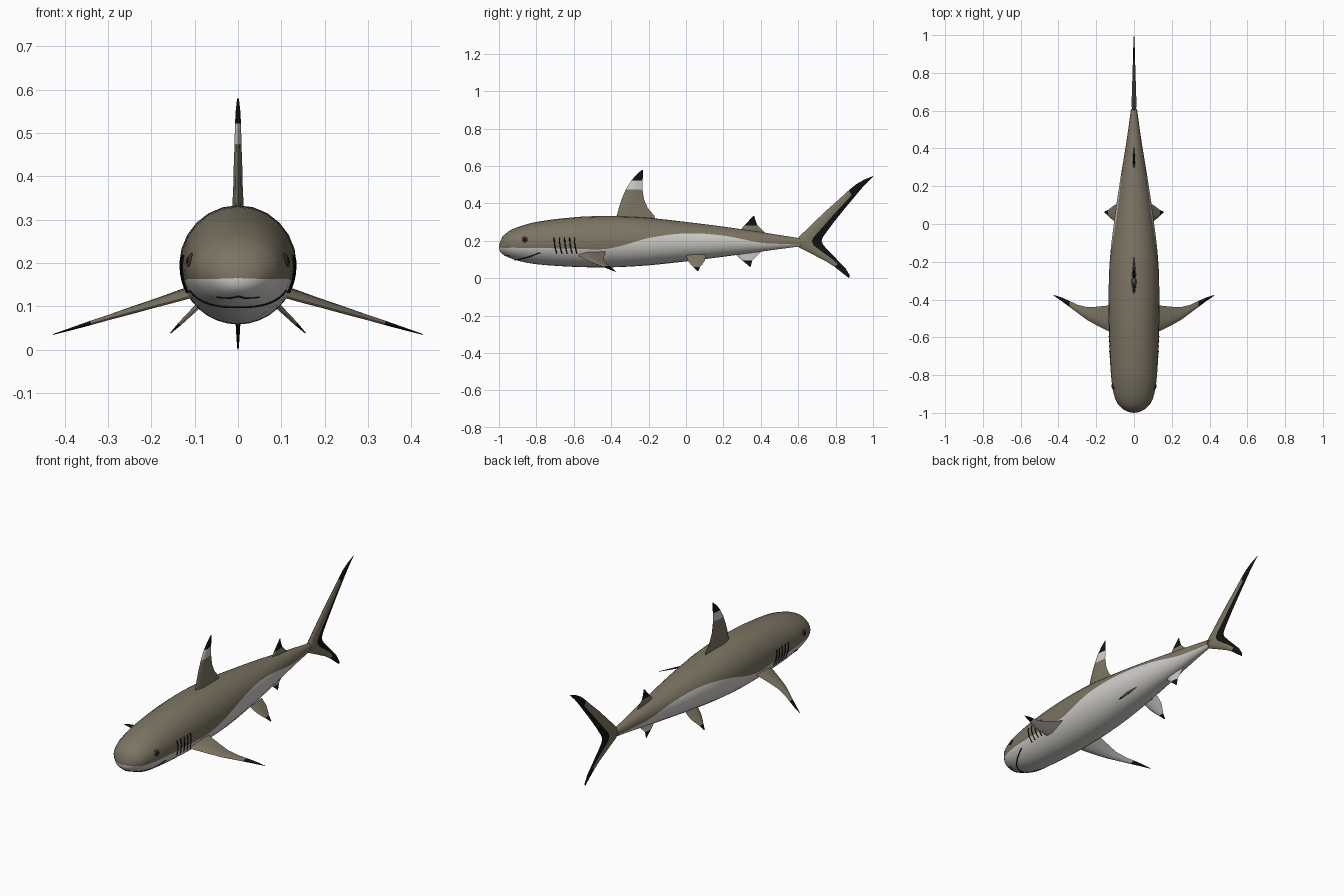
import bpy, bmesh, math
from mathutils import Vector

if "Cube" in bpy.data.objects:
    bpy.data.objects.remove(bpy.data.objects["Cube"])


def material(name, r, g, b):
    m = bpy.data.materials.new(name)
    m.diffuse_color = (r, g, b, 1)
    m.use_nodes = True
    m.node_tree.nodes["Principled BSDF"].inputs["Base Color"].default_value = m.diffuse_color
    return m


TAUPE = material("taupe back", 0.20, 0.175, 0.125)
PALE = material("pale belly", 0.62, 0.61, 0.58)
BLACK = material("black tips", 0.006, 0.006, 0.006)
IRIS = material("dark iris", 0.05, 0.04, 0.025)
SKIN = [TAUPE, PALE, BLACK]


def finish(name, bm, mats, angle=40):
    bmesh.ops.recalc_face_normals(bm, faces=bm.faces[:])
    mesh = bpy.data.meshes.new(name)
    bm.to_mesh(mesh)
    bm.free()
    for m in mats:
        mesh.materials.append(m)
    ob = bpy.data.objects.new(name, mesh)
    bpy.context.collection.objects.link(ob)
    bpy.ops.object.select_all(action='DESELECT')
    ob.select_set(True)
    bpy.context.view_layer.objects.active = ob
    bpy.ops.object.shade_smooth_by_angle(angle=math.radians(angle))
    return ob


def mirror_x(ob):
    ob.modifiers.new("other side", 'MIRROR').use_axis[0] = True


# Body profile: y, top z, bottom z, half width, colour border z
BODY = [(-1.0, .166, .164, .001, .165), (-.995, .193, .143, .030, .164),
        (-.98, .225, .128, .060, .163), (-.95, .250, .112, .088, .163),
        (-.90, .273, .094, .107, .163), (-.80, .301, .075, .122, .162),
        (-.60, .326, .061, .132, .158), (-.45, .333, .058, .135, .155),
        (-.35, .332, .060, .135, .172), (-.20, .323, .069, .129, .215),
        (0.0, .301, .090, .108, .240), (.20, .276, .115, .079, .228),
        (.40, .247, .142, .046, .190), (.50, .231, .156, .031, .184),
        (.61, .214, .170, .016, .180)]


def slope(i, k):
    a, b = BODY[max(i - 1, 0)], BODY[min(i + 1, len(BODY) - 1)]
    return (b[k] - a[k]) / (b[0] - a[0])


def body_at(y):
    """Centre z, half height, half width and colour border at y."""
    i = 0
    while i < len(BODY) - 2 and y > BODY[i + 1][0]:
        i += 1
    a, b = BODY[i], BODY[i + 1]
    d = b[0] - a[0]
    t = (y - a[0]) / d
    v = []
    for k in range(1, 5):
        if i < 3:
            v.append(a[k] + (b[k] - a[k]) * t)
        else:
            v.append(a[k] * (2*t**3 - 3*t*t + 1) + b[k] * (3*t*t - 2*t**3)
                     + d * slope(i, k) * (t**3 - 2*t*t + t) + d * slope(i + 1, k) * (t**3 - t*t))
    return (v[0] + v[1]) / 2, (v[0] - v[1]) / 2, v[2], v[3]


# Body: rings split exactly at the colour border
def build_body():
    bm = bmesh.new()
    n = 14
    ys = []
    for a, b in zip(BODY, BODY[1:]):
        steps = 2 if a[0] < -.9 else 4
        ys += [a[0] + (b[0] - a[0]) * j / steps for j in range(steps)]
    ys.append(BODY[-1][0])
    rings = []
    for y in ys:
        c, h, w, zb = body_at(y)
        e = math.asin(max(-.9, min(.9, (zb - c) / h)))
        angles = [e + (math.pi - 2 * e) * j / n for j in range(n)]
        angles += [math.pi - e + (math.pi + 2 * e) * j / n for j in range(n)]
        rings.append([bm.verts.new((w * math.cos(a), y, c + h * math.sin(a))) for a in angles])
    for r, s in zip(rings, rings[1:]):
        for j in range(2 * n):
            k = (j + 1) % (2 * n)
            bm.faces.new((r[j], r[k], s[k], s[j])).material_index = 0 if j < n else 1
    bm.faces.new(rings[0])
    bm.faces.new(rings[-1])
    finish("body", bm, SKIN, 60)


build_body()

# Fins: lens sections lofted through (leading point, trailing point, half thickness)
CHORD = [(0, 0), (.07, .5), (.3, 1), (.62, .65), (1, 0)]


def fin(name, stations, normal, rule):
    """rule(section index, chord position, face is on the normal side) gives the colour."""
    bm = bmesh.new()
    nrm = Vector(normal).normalized()
    loop = CHORD + CHORD[-2:0:-1]
    m = len(loop)
    rings = []
    for lead, trail, th in stations:
        a, b = Vector(lead), Vector(trail)
        rings.append([bm.verts.new(a.lerp(b, t) + nrm * (th * f * (1 if i < len(CHORD) else -1)))
                      for i, (t, f) in enumerate(loop)])
    for s, (r, q) in enumerate(zip(rings, rings[1:])):
        for j in range(m):
            k = (j + 1) % m
            mid = (loop[j][0] + loop[k][0]) / 2
            bm.faces.new((r[j], r[k], q[k], q[j])).material_index = rule(s, mid, j < m // 2)
    bm.faces.new(rings[0])
    bm.faces.new(rings[-1]).material_index = 2
    return finish(name, bm, SKIN)


def upright(rows):
    """Sections of a centre fin from (z, leading y, trailing y, half thickness)."""
    return [((0, a, z), (0, b, z), th) for z, a, b, th in rows]


fin("dorsal_fin", upright([
    (.30, -.380, -.160, .014), (.335, -.370, -.170, .013), (.375, -.360, -.204, .011),
    (.42, -.345, -.224, .010), (.475, -.322, -.233, .008), (.522, -.293, -.232, .007),
    (.555, -.264, -.230, .005), (.58, -.235, -.229, .002)]),
    (1, 0, 0), lambda s, t, up: (0, 0, 0, 0, 1, 2, 2)[s])

fin("second_dorsal_fin", upright([
    (.225, .265, .435, .008), (.255, .287, .412, .007), (.283, .313, .382, .006),
    (.31, .338, .371, .004), (.333, .360, .366, .002)]),
    (1, 0, 0), lambda s, t, up: 2 if s > 1 else 0)

fin("anal_fin", upright([
    (.17, .245, .430, .008), (.125, .268, .385, .007), (.095, .300, .354, .005),
    (.078, .322, .350, .004), (.062, .340, .346, .002)]),
    (1, 0, 0), lambda s, t, up: 2 if s > 1 else 1)


# Tail fin: two lobes with a black trailing band and black tips
def lobe(name, rows, solid):
    fin(name, [((0, a, b), (0, c, d), th) for a, b, c, d, th in rows], (1, 0, 0),
        lambda s, t, up: 2 if s >= solid or t > .62 else 0)


lobe("tail_upper_lobe", [
    (.585, .195, .725, .200, .014), (.605, .222, .732, .220, .013), (.68, .295, .757, .255, .011),
    (.75, .362, .797, .308, .009), (.81, .415, .845, .368, .007), (.87, .470, .895, .428, .006),
    (.91, .503, .930, .470, .005), (.95, .526, .962, .506, .003), (1.0, .546, 1.0, .543, .001)], 5)
lobe("tail_lower_lobe", [
    (.585, .200, .725, .200, .014), (.605, .164, .732, .180, .013), (.68, .126, .758, .150, .010),
    (.75, .090, .790, .118, .008), (.795, .061, .822, .085, .006), (.84, .025, .852, .055, .004),
    (.872, .000, .876, .015, .002)], 4)


# Paired fins: taupe outside, pale beneath, black tips
def paired(name, rows, height, lean, solid):
    st = [((x, a, height(x) - lean * (b - a)), (x, b, height(x) + lean * (b - a)), th)
          for x, a, b, th in rows]
    span = Vector((st[-1][0][0] - st[0][0][0], 0, height(rows[-1][0]) - height(rows[0][0])))
    normal = (-span.z, 0, span.x)
    mirror_x(fin(name, st, normal, lambda s, t, up: 2 if s >= solid else 0 if up else 1))


paired("pectoral_fins", [
    (.09, -.585, -.425, .012), (.14, -.565, -.432, .011), (.20, -.535, -.438, .009),
    (.25, -.507, -.440, .008), (.30, -.470, -.427, .006), (.34, -.440, -.408, .005),
    (.385, -.407, -.388, .003), (.427, -.378, -.375, .001)],
    lambda x: .132 - .316 * (x - .12), .08, 5)
paired("pelvic_fins", [
    (.07, .000, .105, .007), (.10, .012, .102, .006), (.12, .027, .088, .005),
    (.135, .042, .075, .004), (.156, .060, .066, .001)],
    lambda x: .038 + 1.0 * (.156 - x), .03, 3)


# Dark surface lines: gills, mouth, nostrils
def lines(name, paths, radius):
    cu = bpy.data.curves.new(name, 'CURVE')
    cu.dimensions = '3D'
    cu.bevel_depth = radius
    cu.bevel_resolution = 1
    cu.use_fill_caps = True
    for path in paths:
        sp = cu.splines.new('POLY')
        sp.points.add(len(path) - 1)
        for p, co in zip(sp.points, path):
            p.co = (*co, 1)
    cu.materials.append(BLACK)
    bpy.context.collection.objects.link(bpy.data.objects.new(name, cu))


def side_point(y, z, sign):
    c, h, w, _ = body_at(y)
    return (sign * w * math.sqrt(max(0, 1 - ((z - c) / h) ** 2)), y, z)


def under_point(y, phi):
    c, h, w, _ = body_at(y)
    return (w * math.sin(phi), y, c - h * math.cos(phi))


lines("gill_slits", [[side_point(y + .014 * (j / 8) ** 2, .218 - .086 * j / 8, sg) for j in range(9)]
                     for sg in (-1, 1) for y in (-.705, -.677, -.649, -.622, -.597)], .003)
lines("mouth", [[under_point(-.915 + .135 * (j / 12) ** 2, math.radians(63) * j / 12)
                 for j in range(-12, 13)]], .003)
lines("nostrils", [[side_point(y, z, sg) for y, z in ((-.972, .123), (-.960, .119), (-.945, .121))]
                   for sg in (-1, 1)], .0025)


# Eyes: flattened iris with a black pupil
def eye_part(name, radius, depth, push, mat):
    bm = bmesh.new()
    bmesh.ops.create_uvsphere(bm, u_segments=16, v_segments=10, radius=1)
    x, y, z = side_point(-.862, .207, 1)
    for v in bm.verts:
        v.co = Vector((v.co.x * depth, v.co.y * radius, v.co.z * radius))
        v.co.x += x + push - .25 * v.co.z + .2 * v.co.y
        v.co.y += y
        v.co.z += z
    mirror_x(finish(name, bm, [mat]))


eye_part("eyes", .016, .005, 0, IRIS)
eye_part("pupils", .009, .004, .003, BLACK)
